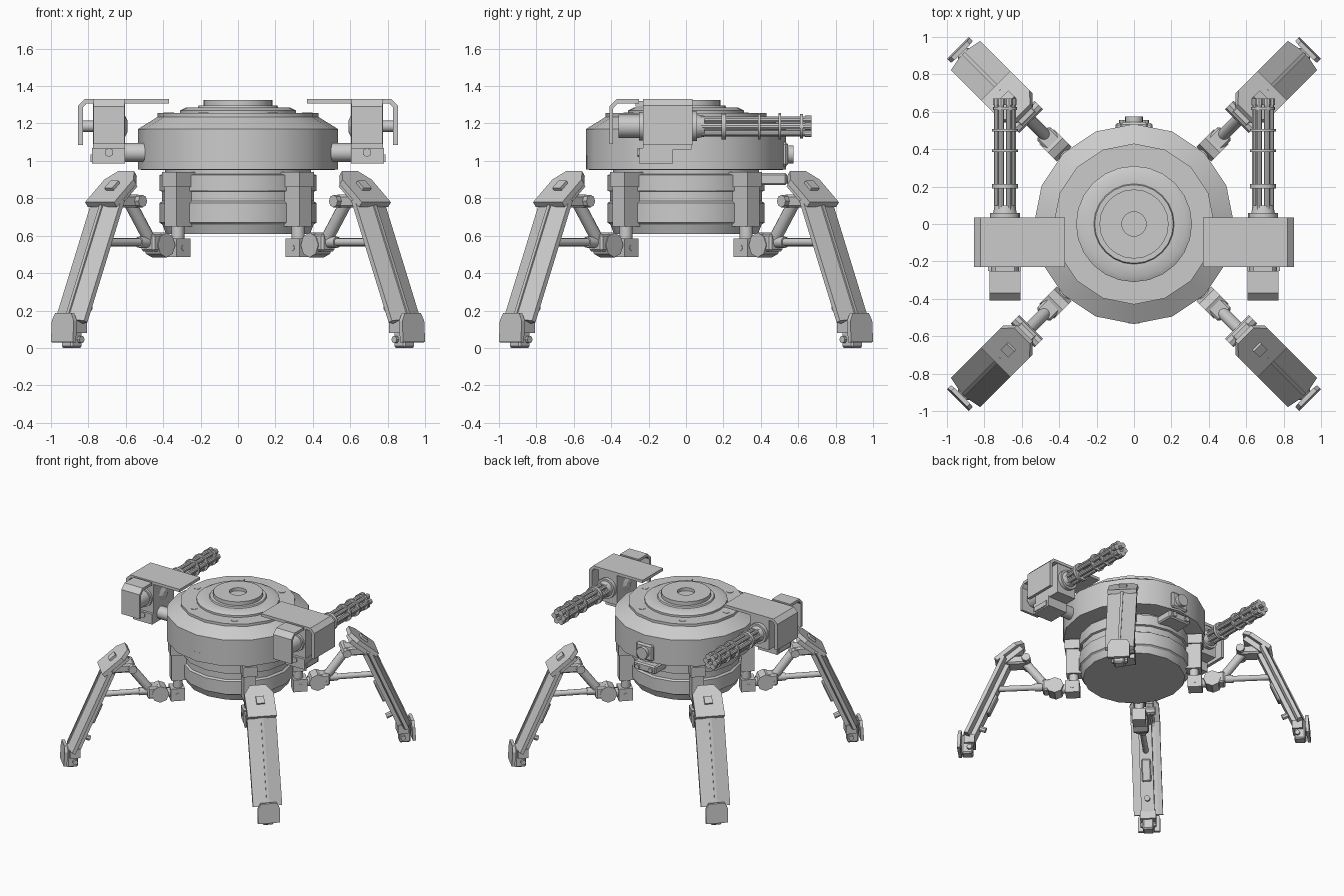
import bpy, bmesh
from math import pi, cos, sin, radians
from mathutils import Matrix, Vector

if "Cube" in bpy.data.objects:
    bpy.data.objects.remove(bpy.data.objects["Cube"])

I = Matrix.Identity(4)


def finish(name, bm, M=I, smooth=False):
    bm.transform(M)
    bmesh.ops.recalc_face_normals(bm, faces=bm.faces)
    me = bpy.data.meshes.new(name)
    bm.to_mesh(me)
    bm.free()
    ob = bpy.data.objects.new(name, me)
    bpy.context.collection.objects.link(ob)
    if smooth:
        bpy.ops.object.select_all(action='DESELECT')
        ob.select_set(True)
        bpy.context.view_layer.objects.active = ob
        bpy.ops.object.shade_smooth_by_angle(angle=radians(32))
    return ob


def box(name, lo, hi, M=I, bevel=0):
    lo, hi = Vector(lo), Vector(hi)
    bm = bmesh.new()
    bmesh.ops.create_cube(bm, size=1)
    bm.transform(Matrix.Translation((lo + hi) / 2) @ Matrix.Diagonal((*(hi - lo), 1)))
    if bevel:
        bmesh.ops.bevel(bm, geom=bm.edges[:], offset=bevel, segments=1, affect='EDGES')
    return finish(name, bm, M)


def cyl(name, p, q, r, M=I, n=12, r2=None):
    p, q = Vector(p), Vector(q)
    d = q - p
    bm = bmesh.new()
    bmesh.ops.create_cone(bm, cap_ends=True, segments=n, radius1=r,
                          radius2=r if r2 is None else r2, depth=d.length)
    bm.transform(Matrix.Translation((p + q) / 2) @ d.to_track_quat('Z', 'Y').to_matrix().to_4x4())
    return finish(name, bm, M, n > 8)


def prism(name, pts, z0, z1, M=I):
    """Extrude an xy outline from z0 to z1."""
    bm = bmesh.new()
    f = bm.faces.new([bm.verts.new((x, y, z0)) for x, y in pts])
    new = bmesh.ops.extrude_face_region(bm, geom=[f])['geom']
    bmesh.ops.translate(bm, vec=(0, 0, z1 - z0), verts=[v for v in new if isinstance(v, bmesh.types.BMVert)])
    # the extrude drops the first face, so close the open end
    bmesh.ops.holes_fill(bm, edges=[e for e in bm.edges if e.is_boundary], sides=0)
    return finish(name, bm, M)


def lathe(name, prof, n):
    bm = bmesh.new()
    rings = [[bm.verts.new((r * cos(2 * pi * i / n), r * sin(2 * pi * i / n), z))
              for i in range(n)] for r, z in prof]
    for a, b in zip(rings, rings[1:]):
        for i in range(n):
            j = (i + 1) % n
            bm.faces.new((a[i], a[j], b[j], b[i]))
    bm.faces.new(rings[0])
    bm.faces.new(rings[-1])
    return finish(name, bm, I, True)


# Body: lower drum with grooves, wide turret ring, stepped lid with a centre socket
lathe('lower_drum', [(.385, .61), (.405, .66), (.42, .67), (.42, .775), (.405, .785), (.405, .835),
                     (.42, .84), (.42, .925), (.39, .93), (.39, .96)], 16)
lathe('turret_ring', [(.50, .95), (.535, .955), (.535, 1.17), (.43, 1.235), (.43, 1.255)], 16)
lathe('lid', [(.36, 1.24), (.31, 1.25), (.31, 1.27), (.28, 1.285), (.215, 1.285), (.21, 1.295), (.185, 1.295),
              (.185, 1.325), (.065, 1.325), (.065, 1.30)], 24)
for k in range(6):
    x, y = .37 * cos(k * pi / 3), .355 * sin(k * pi / 3)
    cyl('lid_bolt', (x, y, 1.23), (x, y, 1.258), .027, n=8)
box('front_plug', (-.03, -.532, .955), (.03, -.50, 1.03))

# Sensor on the back, with bracket below
box('sensor_plate', (-.075, .48, .97), (.075, .545, 1.10), bevel=.012)
cyl('sensor_lens', (0, .53, 1.035), (0, .575, 1.035), .048, n=16)
box('sensor_bracket', (-.10, .38, .87), (.10, .54, .935), bevel=.01)
for s in (-1, 1):
    cyl('bracket_bolt', (s * .06, .53, .90), (s * .06, .555, .90), .02, n=8)

# Legs, built along +x (x is distance from the body axis) and turned to the four corners
tilt = Matrix.Translation((1.26, 0, .14)) @ Matrix.Rotation(-.41, 4, 'Y')
plate = Matrix(((-.77, 0, .64, 1.035), (0, -1, 0, 0), (.64, 0, .77, .765), (0, 0, 0, 1)))
for k in range(4):
    R = Matrix.Rotation(pi / 4 + k * pi / 2, 4, 'Z')
    S, K = R @ tilt, R @ plate
    # hip mount
    box('hip_bracket', (.37, -.045, .65), (.51, .045, .87), R)
    box('hip_bracket_head', (.37, -.055, .86), (.52, .055, .94), R)
    cyl('hip_post', (.455, 0, .57), (.455, 0, .66), .036, R)
    box('hip_block', (.41, -.05, .485), (.516, .05, .585), R)
    cyl('hip_pin', (.463, -.053, .535), (.463, .053, .535), .016, R, 8)
    cyl('hip_link', (.50, 0, .54), (.57, 0, .545), .035, R)
    cyl('hip_joint', (.595, -.055, .55), (.595, .055, .55), .066, R, 8)
    box('hip_joint_cap', (.60, -.05, .515), (.69, .05, .61), R, .012)
    # struts up to the shin
    cyl('lower_strut', (.66, 0, .565), (1.06, 0, .565), .022, R)
    cyl('lower_strut_sleeve', (.66, 0, .565), (.75, 0, .565), .03, R)
    cyl('upper_strut', (.67, 0, .58), (.82, 0, .78), .034, R)
    cyl('knee_pin', (.81, -.09, .785), (.81, .09, .785), .033, R, 8)
    box('knee_block', (.79, -.06, .75), (.96, .06, .82), R, .012)
    # shin with a ridge down its outside
    prism('shin', [(.04, 0), (.015, .11), (-.012, .11), (-.022, .075),
                   (-.022, -.075), (-.012, -.11), (.015, -.11)], 0, .71, S)
    box('shin_ridge', (.02, -.010, .03), (.046, .010, .66), S)
    box('shin_spine', (-.055, -.05, .02), (-.01, .05, .68), S)
    box('shin_inner_pad', (-.075, -.035, .25), (-.04, .035, .42), S, .008)
    cyl('shin_knob', (-.10, 0, .12), (-.04, 0, .12), .022, S, 8)
    # knee plate
    prism('knee_plate', [(0, -.11), (.19, -.11), (.26, -.06), (.26, .06), (.19, .11), (0, .11)],
          -.015, .018, K)
    prism('knee_plate_skirt', [(.03, -.07), (.22, -.07), (.22, .07), (.03, .07)], -.055, -.01, K)
    box('knee_stud', (.10, -.03, .01), (.16, .03, .035), K)
    # foot
    box('foot', (1.215, -.042, 0), (1.30, .042, .16), R, .01)
    cyl('foot_pin', (1.24, -.06, .045), (1.24, .06, .045), .02, R, 8)
    box('ankle', (1.20, -.06, .08), (1.28, .06, .15), R)
    cyl('toe_stub', (1.28, 0, .09), (1.325, 0, .09), .022, R, 8)
    T = R @ Matrix.Translation((1.32, 0, .03)) @ Matrix.Rotation(-.06, 4, 'Y')
    box('toe_plate', (-.012, -.083, 0), (.012, .083, .115), T)
    prism('toe_plate_top', [(-.083, .115), (.083, .115), (.06, .157), (-.06, .157)], -.012, .012,
          T @ Matrix(((0, 0, 1, 0), (1, 0, 0, 0), (0, 1, 0, 0), (0, 0, 0, 1))))

# Guns, built on the right side and mirrored
GX, GZ = .69, 1.185
XZ = Matrix(((1, 0, 0, 0), (0, 0, 1, 0), (0, 1, 0, 0), (0, 0, 0, 1)))    # outline in xz, depth in y
YZ = Matrix(((0, 0, 1, GX), (1, 0, 0, 0), (0, 1, 0, 0), (0, 0, 0, 1)))   # outline in yz, depth in x
for side, s in (('left', -1), ('right', 1)):
    F = Matrix.Diagonal((s, 1, 1, 1))
    n = side + '_gun_'
    cyl(n + 'arm', (.45, -.14, 1.045), (.66, -.14, 1.045), .05, F, 16)
    box(n + 'mount', (.605, -.25, .985), (.78, -.07, 1.07), F)
    cyl(n + 'mount_bolt', (GX, -.26, 1.045), (GX, -.24, 1.045), .025, F, 6)
    box(n + 'mount_side_pad', (.77, -.23, .995), (.788, -.09, 1.035), F)
    box(n + 'housing', (.605, -.23, 1.06), (.775, .03, 1.31), F)
    cyl(n + 'bearing', (.605, -.10, GZ), (.59, -.10, GZ), .06, F, 8, .03)
    cyl(n + 'side_stub', (.77, -.10, GZ), (.835, -.10, GZ), .03, F)
    # bent shield plate over the gun
    prism(n + 'shield', [(.37, 1.33), (.82, 1.33), (.855, 1.295), (.855, 1.085), (.83, 1.085),
                         (.83, 1.285), (.81, 1.307), (.37, 1.307)], -.23, .035, F @ XZ)
    # rear guard and motor
    prism(n + 'rear_guard', [(-.25, 1.33), (-.37, 1.33), (-.41, 1.29), (-.41, 1.09), (-.39, 1.09),
                             (-.39, 1.28), (-.365, 1.308), (-.25, 1.308)], -.083, .083, F @ YZ)
    box(n + 'guard_tab', (.64, -.27, 1.29), (.74, -.20, 1.32), F)
    cyl(n + 'motor', (GX, -.36, GZ), (GX, -.2, GZ), .062, F, 16)
    cyl(n + 'motor_collar', (GX, -.25, GZ), (GX, -.22, GZ), .075, F, 16)
    # rotary barrels with clamp discs
    cyl(n + 'breech', (GX, .02, GZ), (GX, .06, GZ), .08, F, 16)
    cyl(n + 'breech_nose', (GX, .05, GZ), (GX, .10, GZ), .065, F, 16, .055)
    for y0, y1, r in ((.19, .215, .07), (.385, .397, .07), (.495, .507, .07), (.61, .625, .065)):
        cyl(n + 'clamp', (GX, y0, GZ), (GX, y1, GZ), r, F, 16)
    for k in range(6):
        x, z = GX + .042 * cos(k * pi / 3), GZ + .042 * sin(k * pi / 3)
        cyl(n + 'barrel', (x, .05, z), (x, .66, z), .017, F, 10)
        cyl(n + 'muzzle', (x, .635, z), (x, .67, z), .022, F, 10)
